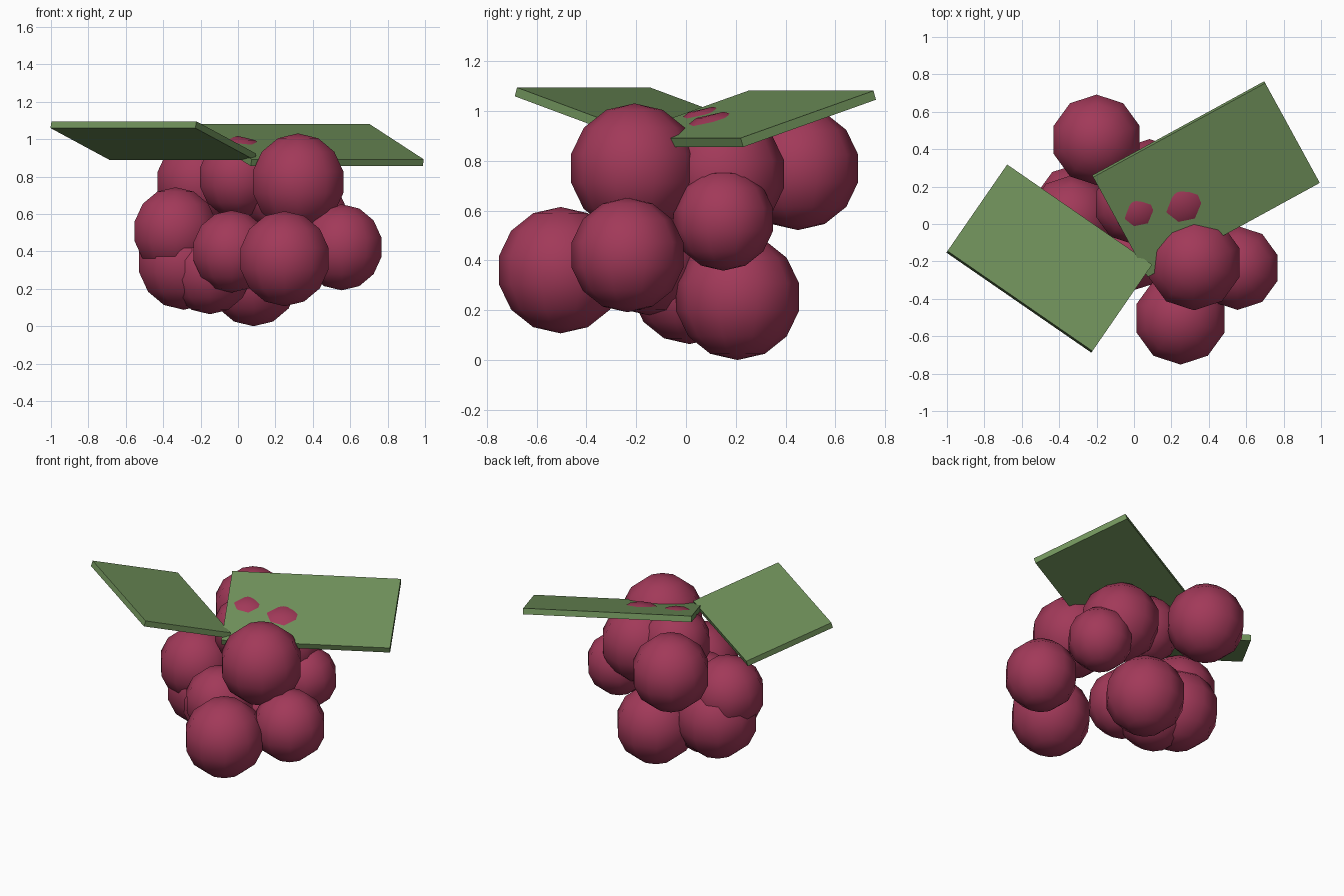
import bpy
from mathutils import Matrix, Vector

cube = bpy.data.objects.get("Cube")
if cube:
    bpy.data.objects.remove(cube, do_unlink=True)


def make_material(name, color):
    mat = bpy.data.materials.new(name)
    mat.use_nodes = True
    mat.diffuse_color = color
    mat.node_tree.nodes["Principled BSDF"].inputs["Base Color"].default_value = color
    return mat


berry_red = make_material("berry red", (0.36, 0.041, 0.1, 1))
leaf_green = make_material("leaf green", (0.165, 0.29, 0.106, 1))


def add_berry(name, x, y, z, radius):
    """Round low-sided berry with smooth shading."""
    bpy.ops.mesh.primitive_uv_sphere_add(segments=10, ring_count=7,
                                         radius=radius, location=(x, y, z))
    obj = bpy.context.object
    obj.name = name
    obj.data.materials.append(berry_red)
    bpy.ops.object.shade_smooth()


def add_leaf(name, corner, along, across, thickness):
    """Tilted flat slab; corner, along and across describe its top face."""
    corner, along, across = Vector(corner), Vector(along), Vector(across)
    normal = along.cross(across).normalized()
    if normal.z < 0:
        normal.negate()
    center = corner + (along + across) / 2 - normal * thickness / 2
    x_axis = along.normalized()
    y_axis = normal.cross(x_axis)
    bpy.ops.mesh.primitive_cube_add(size=1)
    obj = bpy.context.object
    obj.name = name
    obj.data.transform(Matrix.Diagonal((along.length, across.length, thickness, 1)))
    turn = Matrix((x_axis, y_axis, normal)).transposed().to_4x4()
    obj.matrix_world = Matrix.Translation(center) @ turn
    obj.data.materials.append(leaf_green)


# Cluster of berries: name, centre and radius
berries = [
    ("berry_back_top", -0.2, 0.45, 0.77, 0.248),
    ("berry_front_top", 0.321, -0.207, 0.77, 0.261),
    ("berry_front_low", 0.249, -0.504, 0.361, 0.254),
    ("berry_front_middle", -0.034, -0.15, 0.4, 0.22),
    ("berry_left_low", 0.554, -0.235, 0.422, 0.23),
    ("berry_center_top", 0.0, 0.106, 0.797, 0.22),
    ("berry_left_top", 0.238, 0.15, 0.747, 0.25),
    ("berry_left_middle", 0.4, 0.15, 0.564, 0.205),
    ("berry_bottom", 0.083, 0.207, 0.253, 0.253),
    ("berry_bottom_center", -0.15, 0.014, 0.3, 0.236),
    ("berry_right_low", -0.29, 0.075, 0.345, 0.257),
    ("berry_right_middle", -0.334, 0.03, 0.507, 0.236),
]
for berry in berries:
    add_berry(*berry)

# Two leaves sloping down towards the middle
add_leaf("leaf_left", (-0.217, 0.251, 1.082), (0.92, 0.503, 0), (0.289, -0.535, -0.19), 0.038)
add_leaf("leaf_right", (-0.997, -0.144, 1.095), (0.775, -0.535, 0), (0.319, 0.462, -0.172), 0.037)
